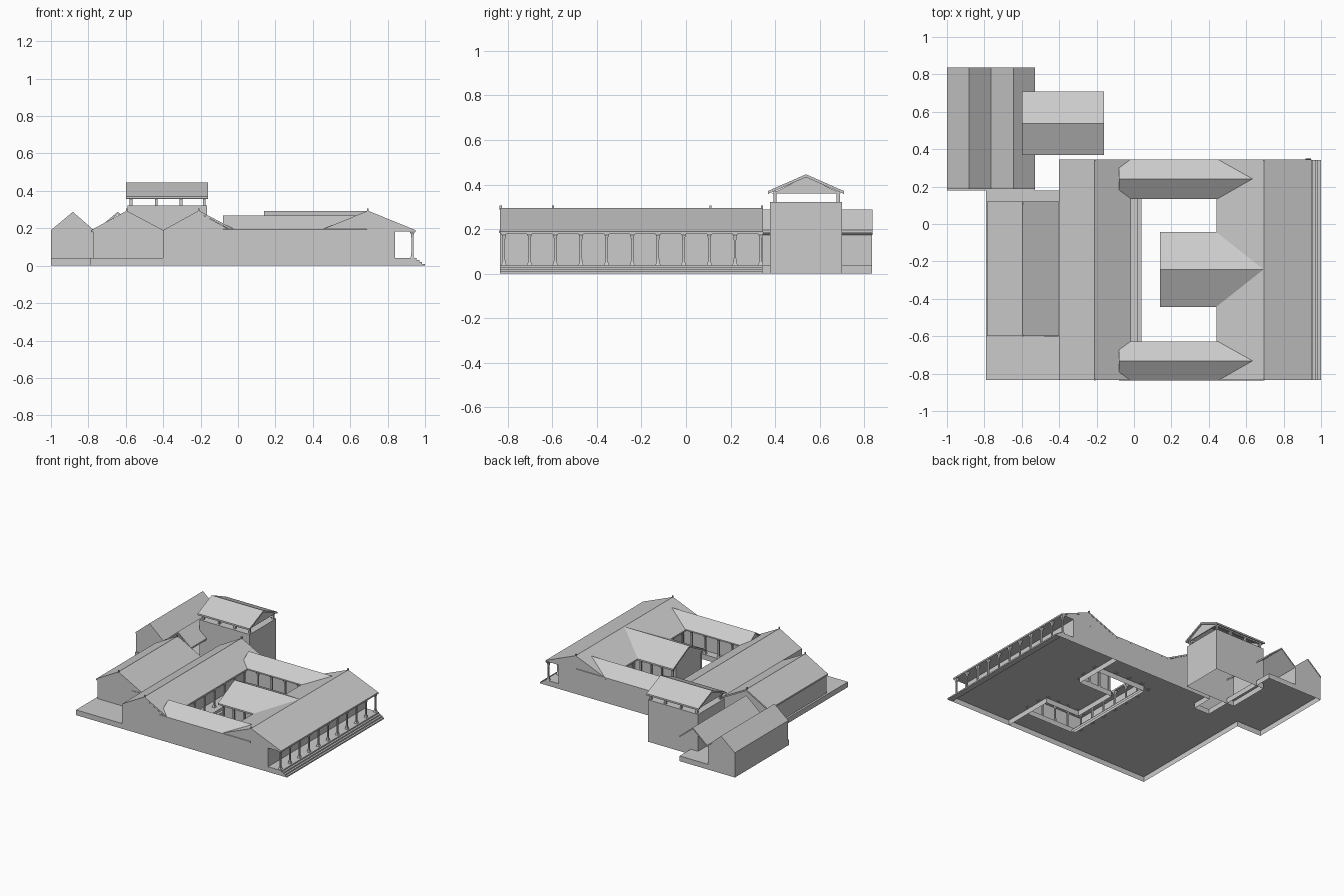
import bpy, bmesh, math

if "Cube" in bpy.data.objects:
    bpy.data.objects.remove(bpy.data.objects["Cube"])


def mesh_object(name, verts, faces):
    me = bpy.data.meshes.new(name)
    me.from_pydata(verts, [], faces)
    bm = bmesh.new()
    bm.from_mesh(me)
    bmesh.ops.recalc_face_normals(bm, faces=bm.faces)
    bm.to_mesh(me)
    bm.free()
    ob = bpy.data.objects.new(name, me)
    bpy.context.collection.objects.link(ob)
    return ob


def prism(name, pts, axis, a, b):
    """Extrude a (u, z) profile along axis 'x' or 'y' from a to b."""
    n = len(pts)
    at = (lambda u, t, z: (u, t, z)) if axis == 'y' else (lambda u, t, z: (t, u, z))
    verts = [at(u, t, z) for t in (a, b) for u, z in pts]
    faces = [list(range(n)), list(range(n, 2 * n))]
    faces += [[i, (i + 1) % n, n + (i + 1) % n, n + i] for i in range(n)]
    return mesh_object(name, verts, faces)


def box(name, x0, x1, y0, y1, z0, z1):
    return prism(name, [(x0, z0), (x1, z0), (x1, z1), (x0, z1)], 'y', y0, y1)


def open_box(name, outline, z):
    """Skirt walls and a flat top over an (x, y) outline, open below."""
    n = len(outline)
    ob = mesh_object(name, [(x, y, h) for h in (0, z) for x, y in outline],
                     [[i, (i + 1) % n, n + (i + 1) % n, n + i] for i in range(n)]
                     + [list(range(n, 2 * n))])
    return ob


def roof(name, e0, r, e1, ze0, zr, ze1, axis, a, b, t=0.012):
    """Thin gabled roof: eave, ridge, eave."""
    return prism(name, [(e0, ze0), (r, zr), (e1, ze1), (e1, ze1 - t),
                        (r, zr - t), (e0, ze0 - t)], axis, a, b)


# Square pillar flared at foot and head, shared by all arcades
pillar_prof = [(.012, .038), (.007, .052), (.0055, .07), (.0055, .15), (.008, .17), (.015, .184)]
corners = [(1, 1), (-1, 1), (-1, -1), (1, -1)]
pillar = mesh_object("veranda_pillar", [(sx * r, sy * r, z) for r, z in pillar_prof for sx, sy in corners],
                     [[j * 4 + k, j * 4 + (k + 1) % 4, j * 4 + 4 + (k + 1) % 4, j * 4 + 4 + k]
                      for j in range(len(pillar_prof) - 1) for k in range(4)])
pillar.location = (.932, -.812, 0)


def column(name, x, y):
    ob = bpy.data.objects.new(name, pillar.data)
    bpy.context.collection.objects.link(ob)
    ob.location = (x, y, 0)


# Hollow plinths, leaving the courtyard open
P = .04
open_box("west_plinth", [(-.79, -.83), (.44, -.83), (.44, -.625), (.02, -.625), (.02, .14),
                         (.44, .14), (.44, .348), (-.40, .348), (-.40, .185), (-.53, .185),
                         (-.53, .84), (-1, .84), (-1, .185), (-.79, .185)], P)
open_box("east_plinth", [(.44, -.83), (.955, -.83), (.955, .348), (.44, .348), (.44, -.06),
                         (.15, -.06), (.15, -.42), (.44, -.42)], P)
open_box("court_step", [(.02, -.625), (.04, -.625), (.04, .14), (.02, .14)], .02)
for i in range(3):
    box("front_step", .955, .97 + .015 * i, -.83, .348, 0, .03 - .01 * i)

# Long main hall
prism("main_hall", [(-.40, P), (-.09, P), (-.09, .185), (-.03, .185), (-.21, .283),
                    (-.40, .18)], 'y', -.83, .348)
roof("main_hall_roof", -.40, -.21, -.015, .19, .295, .192, 'y', -.83, .35)

# East hall with veranda
prism("east_hall", [(.50, P), (.84, P), (.84, .183), (.945, .183), (.945, .188), (.695, .283),
                    (.45, .183), (.50, .183)], 'y', -.83, .348)
roof("east_hall_roof", .44, .695, .95, .19, .294, .19, 'y', -.83, .35)
for i in range(1, 11):
    column("veranda_pillar", .932, -.812 + i * .1152)

# Two cross wings closing the courtyard
for name, s, y0, y1 in (("north_wing", -1, .143, .35), ("south_wing", 1, -.83, -.623)):
    mid = (y0 + y1) / 2
    w0, w1 = (y0 + .06, y1 - .002) if s < 0 else (y0, y1 - .06)
    box(name + "_wall", -.09, .51, w0, w1, P, .19)
    prism(name + "_attic", [(y0 + .01, .184), (y1 - .01, .184), (mid, .258)], 'x', -.078, .65)
    roof(name + "_roof", y0 - .003, mid, y1 + .001, .193, .269, .193, 'x', -.08, .69, .01)
    for i in range(4):
        column(name + "_pillar", .06 + i * .115, y0 + .02 if s < 0 else y1 - .02)

# Courtyard pillars on the two long sides
for i in range(7):
    y = -.605 + i * .73 / 6
    column("court_pillar_west", -.03, y)
    if not -.44 < y < -.04:
        column("court_pillar_east", .457, y)

# Middle wing reaching into the courtyard
prism("middle_wing", [(-.39, P), (-.09, P), (-.09, .185), (-.05, .185), (-.24, .281),
                      (-.43, .185), (-.39, .185)], 'x', .15, .65)
roof("middle_wing_roof", -.438, -.238, -.038, .19, .293, .19, 'x', .14, .69)
for i in range(4):
    for y in (-.41, -.068):
        column("middle_wing_pillar", .165 + i * .09, y)

# West hall on the terrace
prism("west_hall", [(-.775, P), (-.40, P), (-.40, .18), (-.595, .283), (-.775, .185)],
      'y', -.592, .115)
roof("west_hall_roof", -.785, -.595, -.40, .19, .294, .19, 'y', -.595, .125)
box("west_hall_door", -.48, -.405, -.596, -.59, P, .18)

# Rear twin-gabled house: closed half and open half
prism("rear_house", [(-1, P), (-.77, P), (-.77, .18), (-.883, .276), (-1, .18)], 'y', .195, .84)
roof("rear_house_roof", -1, -.883, -.765, .19, .288, .185, 'y', .193, .842)
roof("rear_canopy_roof", -.765, -.643, -.53, .185, .288, .195, 'y', .193, .842)

# Lookout tower: open-bottomed shaft, posts and gabled roof
X0, X1, Y0, Y1 = -.592, -.165, .382, .704
open_box("tower_shaft", [(X0, Y0), (X1, Y0), (X1, Y1), (X0, Y1)], .322)
for y in (.405, .688):
    for x in (-.572, -.438, -.305, -.18):
        box("tower_post", x - .007, x + .007, y - .007, y + .007, .32, .372)
    box("tower_beam", -.59, -.17, y - .008, y + .008, .356, .37)
roof("tower_roof", .373, .543, .713, .371, .446, .371, 'x', -.60, -.16, .013)
for x in (-.588, -.177):
    prism("tower_gable", [(.39, .36), (.70, .36), (.543, .436)], 'x', x, x + .006)

# Small ridge finials
for x, y, z in ((-.21, -.826, .295), (-.21, .346, .295), (.695, -.826, .294), (.695, .346, .294),
                (-.595, -.592, .294), (-.595, .115, .294)):
    box("ridge_finial", x - .004, x + .004, y - .005, y + .005, z - .008, z + .012)

# Centre the whole model front to back
for ob in bpy.context.collection.objects:
    ob.location.y -= .005
